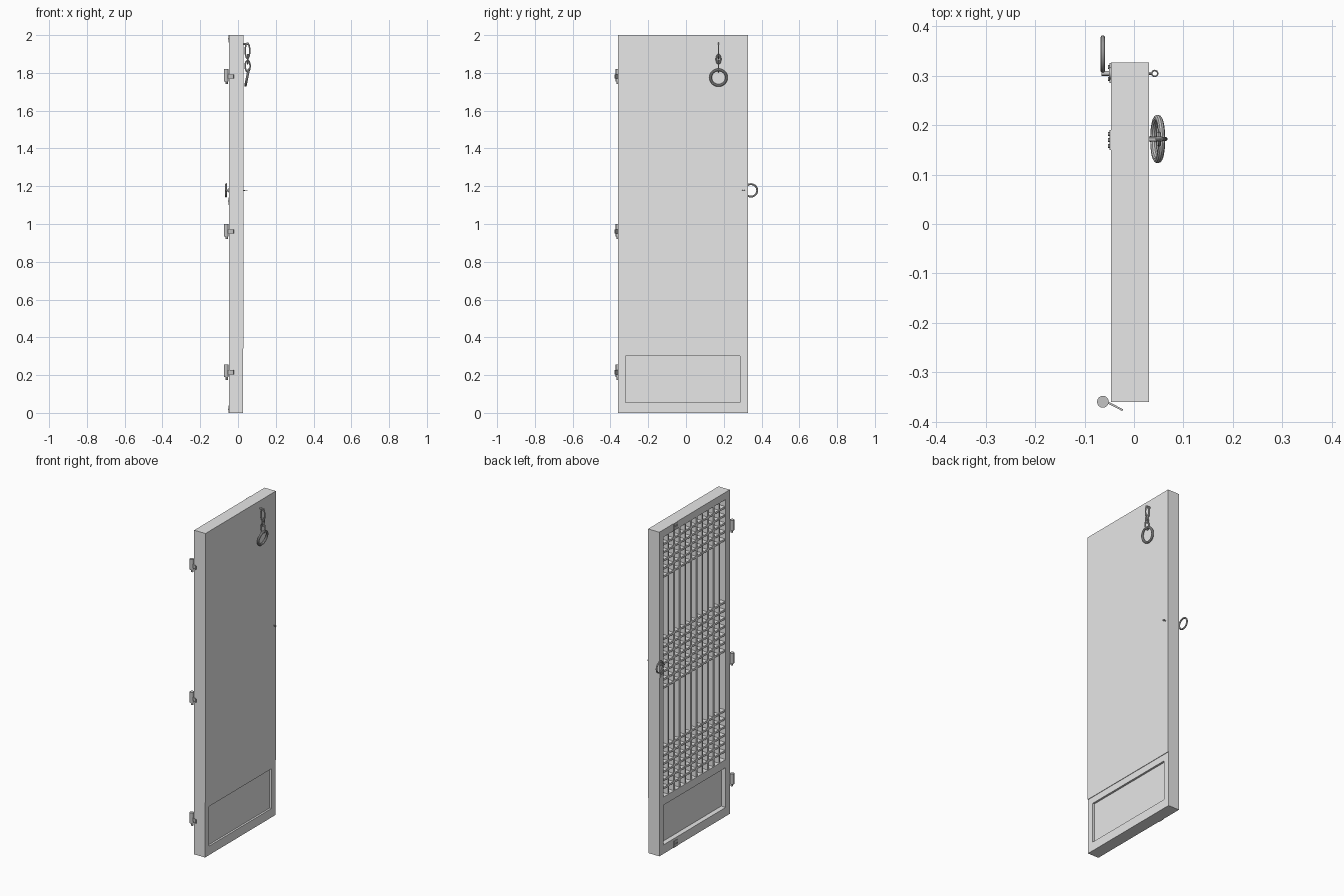
import bpy, bmesh, math
from mathutils import Vector

cube = bpy.data.objects.get("Cube")
if cube:
    bpy.data.objects.remove(cube, do_unlink=True)


def material(name, value):
    m = bpy.data.materials.new(name)
    m.use_nodes = True
    color = (value, value, value, 1)
    m.diffuse_color = color
    m.node_tree.nodes["Principled BSDF"].inputs["Base Color"].default_value = color
    return m


WOOD = material("light grey wood", 0.8)
METAL = material("grey metal", 0.55)


def finish(name, bm, mat, smooth=False):
    bmesh.ops.recalc_face_normals(bm, faces=bm.faces)
    mesh = bpy.data.meshes.new(name)
    bm.to_mesh(mesh)
    bm.free()
    mesh.materials.append(mat)
    obj = bpy.data.objects.new(name, mesh)
    bpy.context.collection.objects.link(obj)
    if smooth:
        bpy.ops.object.select_all(action='DESELECT')
        obj.select_set(True)
        bpy.context.view_layer.objects.active = obj
        bpy.ops.object.shade_smooth_by_angle()
    return obj


def add_box(bm, x, y, z):
    verts = bmesh.ops.create_cube(bm, size=1)["verts"]
    for v in verts:
        v.co = Vector([(r[0] + r[1]) / 2 + c * (r[1] - r[0])
                       for r, c in zip((x, y, z), v.co)])


def box(name, x, y, z, mat=WOOD):
    bm = bmesh.new()
    add_box(bm, x, y, z)
    return finish(name, bm, mat)


def rod(name, a, b, radius, sides=12):
    a, b = Vector(a), Vector(b)
    bm = bmesh.new()
    bmesh.ops.create_cone(bm, cap_ends=True, segments=sides, radius1=radius,
                          radius2=radius, depth=(b - a).length)
    turn = (b - a).to_track_quat('Z', 'Y')
    for v in bm.verts:
        v.co = turn @ v.co + (a + b) / 2
    return finish(name, bm, METAL, True)


def ring(name, center, u, w, ru, rw, tube, segs=32, sides=10):
    """Closed oval loop of wire in the plane of u and w."""
    center, u, w = Vector(center), Vector(u).normalized(), Vector(w).normalized()
    axis = u.cross(w)
    bm = bmesh.new()
    loops = []
    for i in range(segs):
        t = math.tau * i / segs
        p = center + u * ru * math.cos(t) + w * rw * math.sin(t)
        out = (u * rw * math.cos(t) + w * ru * math.sin(t)).normalized()
        loops.append([bm.verts.new(p + tube * (out * math.cos(s) + axis * math.sin(s)))
                      for s in (math.tau * j / sides for j in range(sides))])
    for i in range(segs):
        a, b = loops[i], loops[(i + 1) % segs]
        for j in range(sides):
            k = (j + 1) % sides
            bm.faces.new((a[j], b[j], b[k], a[k]))
    return finish(name, bm, METAL, True)


# Door frame
BACK, FRONT = -0.047, 0.027
Y0, Y1 = -0.36, 0.327
IN0, IN1 = -0.32, 0.287
PANEL_BASE, PANEL_TOP, GRID_BASE, GRID_TOP = 0.055, 0.3, 0.35, 1.955
box("hinge_stile", (BACK, FRONT), (Y0, IN0), (0, 2))
box("latch_stile", (BACK, FRONT), (IN1, Y1), (0, 2))
for name, z in (("bottom_rail", (0, PANEL_BASE)),
                ("middle_rail", (PANEL_TOP, GRID_BASE)),
                ("top_rail", (GRID_TOP, 2))):
    box(name, (BACK, FRONT), (IN0, IN1), z)

# Infill panels and the covering sheet
box("lower_panel", (-0.017, 0.015), (IN0, IN1), (PANEL_BASE, PANEL_TOP))
box("lattice_backing", (-0.006, FRONT), (IN0, IN1), (GRID_BASE, GRID_TOP))
box("covering_sheet", (FRONT, 0.03), (Y0, Y1), (0.34, 2))

# Lattice: full height uprights and three groups of cross bars
columns, half = 11, 0.006
bm = bmesh.new()
for i in range(1, columns):
    y = IN0 + (IN1 - IN0) * i / columns
    add_box(bm, (-0.043, -0.006), (y - half, y + half), (GRID_BASE, GRID_TOP))
finish("lattice_uprights", bm, WOOD)

bm = bmesh.new()
pitch = 0.05
for start, count in ((0.4, 6), (1.02, 7), (1.705, 5)):
    for i in range(count):
        z = start + pitch * i
        add_box(bm, (-0.042, -0.006), (IN0, IN1), (z - half, z + half))
finish("lattice_cross_bars", bm, WOOD)

# Hinges
for z in (0.2, 0.945, 1.765):
    rod("hinge_barrel", (-0.063, -0.36, z - 0.01), (-0.063, -0.36, z + 0.055), 0.012, 16)
    rod("hinge_pin", (-0.06, -0.361, z - 0.025), (-0.06, -0.361, z), 0.006)
    leaf = box("hinge_leaf", (0, 0.044), (-0.002, 0.002), (0, 0.022), METAL)
    leaf.location = (-0.062, -0.357, z + 0.004)
    leaf.rotation_euler.z = -math.radians(27)

# Small stud plates on the lattice side
for y, z in ((0.17, 1.98), (0.17, 0.02), (0.306, 1.12)):
    box("stud_plate", (-0.05, BACK), (y - 0.02, y + 0.02), (z - 0.02, z + 0.02), METAL)
    for dy in (-0.012, 0, 0.012):
        rod("plate_stud", (-0.053, y + dy, z), (-0.05, y + dy, z), 0.004)

# Pull ring with its post and split pin
LATCH_Y, LATCH_Z = 0.305, 1.178
rod("pull_plate", (-0.051, LATCH_Y, LATCH_Z), (BACK, LATCH_Y, LATCH_Z), 0.012, 16)
rod("pull_post", (-0.066, LATCH_Y, LATCH_Z), (-0.047, LATCH_Y, LATCH_Z), 0.005)
ring("pull_ring", (-0.063, 0.344, LATCH_Z), (0, 1, 0), (0, 0, 1), 0.033, 0.033, 0.005)
rod("pin_shank", (0.03, LATCH_Y, LATCH_Z), (0.036, LATCH_Y, LATCH_Z), 0.003)
ring("pin_eye", (0.042, LATCH_Y, LATCH_Z), (1, 0, 0), (0, 1, 0), 0.006, 0.006, 0.0015, 16, 8)

# Chain and hanging ring
CHAIN_Y = 0.172
X, Y, Z = (1, 0, 0), (0, 1, 0), (0, 0, 1)
rod("chain_staple", (0.03, CHAIN_Y, 1.953), (0.058, CHAIN_Y, 1.953), 0.005)
ring("upper_link", (0.05, CHAIN_Y, 1.917), X, Z, 0.012, 0.04, 0.004)
ring("middle_link", (0.051, CHAIN_Y, 1.873), Y, Z, 0.011, 0.024, 0.004)
ring("lower_link", (0.051, CHAIN_Y, 1.836), X, Z, 0.013, 0.03, 0.004)
ring("hanging_ring", (0.048, CHAIN_Y, 1.775), Y, (0.2, 0, 1), 0.042, 0.042, 0.007, 40)
